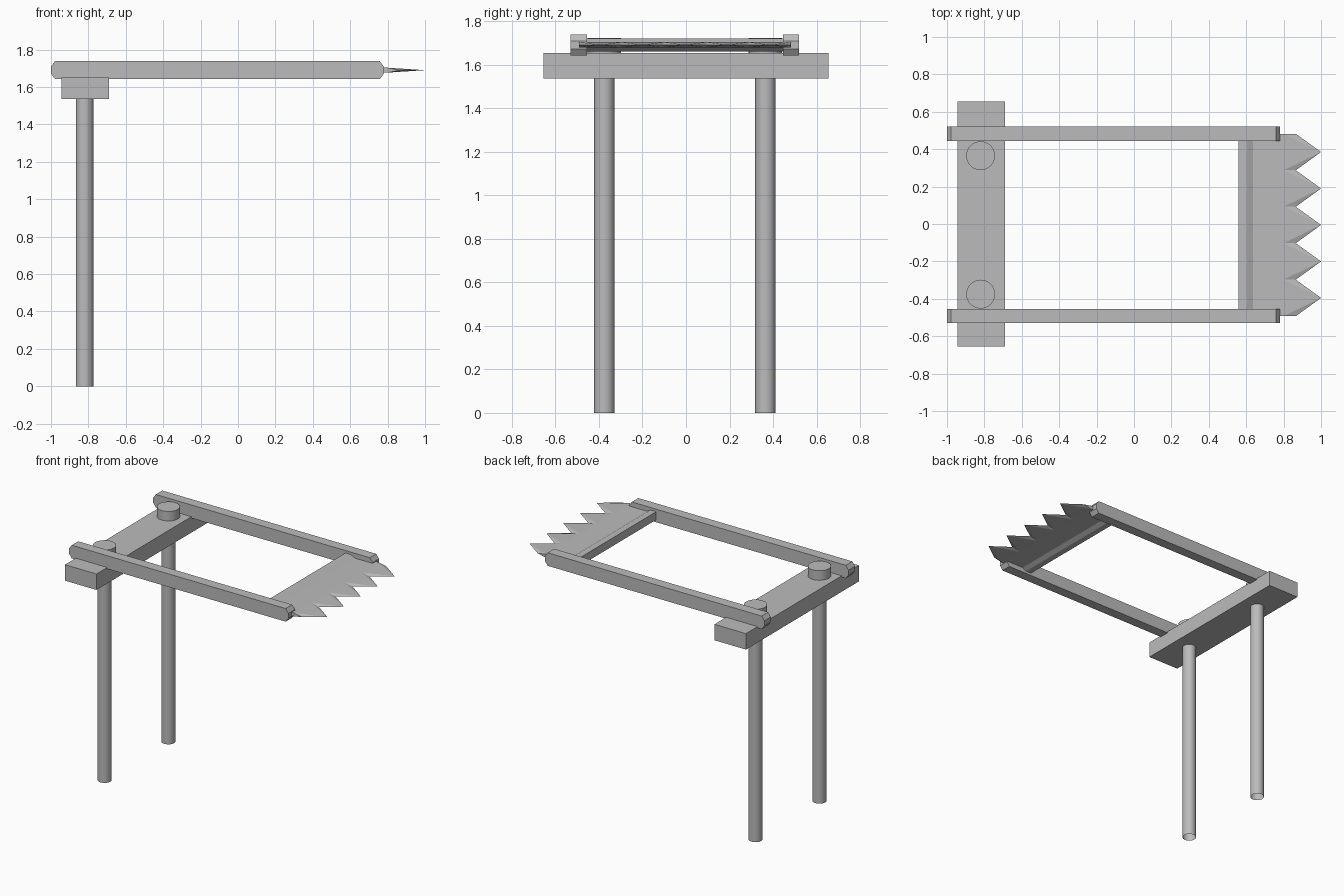
import bpy, bmesh

if "Cube" in bpy.data.objects:
    bpy.data.objects.remove(bpy.data.objects["Cube"], do_unlink=True)

GREY = (0.5, 0.5, 0.5, 1)
grey = bpy.data.materials.new("plain grey")
grey.use_nodes = True
grey.diffuse_color = GREY
grey.node_tree.nodes["Principled BSDF"].inputs["Base Color"].default_value = GREY

MID_Y = -0.005   # centre line of the frame
MID_Z = 1.69     # height of the frame's middle plane


def finish(name, bm):
    bmesh.ops.remove_doubles(bm, verts=bm.verts, dist=1e-5)
    bmesh.ops.recalc_face_normals(bm, faces=bm.faces)
    mesh = bpy.data.meshes.new(name)
    bm.to_mesh(mesh)
    bm.free()
    mesh.materials.append(grey)
    ob = bpy.data.objects.new(name, mesh)
    bpy.context.collection.objects.link(ob)
    return ob


def prism(name, profile, y0, y1):
    """Extrude an (x, z) profile along y."""
    bm = bmesh.new()
    face = bm.faces.new([bm.verts.new((x, y0, z)) for x, z in profile])
    ext = bmesh.ops.extrude_face_region(bm, geom=[face])
    verts = [v for v in ext["geom"] if isinstance(v, bmesh.types.BMVert)]
    bmesh.ops.translate(bm, verts=verts, vec=(0, y1 - y0, 0))
    return finish(name, bm)


def cylinder(name, x, y, z0, z1, radius, bottom_open=False):
    bpy.ops.mesh.primitive_cylinder_add(vertices=32, radius=radius, depth=z1 - z0,
                                        location=(x, y, (z0 + z1) / 2))
    ob = bpy.context.object
    ob.name = name
    ob.data.materials.append(grey)
    if bottom_open:
        bm = bmesh.new()
        bm.from_mesh(ob.data)
        low = [f for f in bm.faces if f.normal.z < -0.9]
        bmesh.ops.delete(bm, geom=low, context='FACES_ONLY')
        bm.to_mesh(ob.data)
        bm.free()
    bpy.ops.object.shade_smooth_by_angle()


# Cross beam
prism("cross_beam", [(-0.945, 1.535), (-0.69, 1.535), (-0.69, 1.652), (-0.945, 1.652)],
      -0.655, 0.655)

# Rails with chamfered ends
x0, x1, z0, z1, cx, cz = -1.0, 0.78, 1.642, 1.738, 0.022, 0.03
rail = [(x0 + cx, z0), (x1 - cx, z0), (x1, z0 + cz), (x1, z1 - cz),
        (x1 - cx, z1), (x0 + cx, z1), (x0, z1 - cz), (x0, z0 + cz)]

for side, s in (("left", 1), ("right", -1)):
    # the frame's two sides: rail, post and post cap
    prism(side + "_rail", rail, MID_Y + s * 0.45, MID_Y + s * 0.525)
    cylinder(side + "_post", -0.82, MID_Y + s * 0.37, 0, 1.54, 0.047, True)
    cylinder(side + "_post_cap", -0.82, MID_Y + s * 0.37, 1.65, 1.722, 0.077)

# Blade holder with a sloped front
prism("blade_holder", [(0.56, MID_Z - 0.03), (0.605, MID_Z - 0.03), (0.637, MID_Z - 0.013),
                       (0.637, MID_Z + 0.013), (0.605, MID_Z + 0.03), (0.56, MID_Z + 0.03)],
      MID_Y - 0.455, MID_Y + 0.455)

# Toothed blade: flat body, teeth tapering to bevelled edges
TEETH, PITCH, THICK = 5, 0.195, 0.013
bm = bmesh.new()


def face(*points):
    bm.faces.new([bm.verts.new(p) for p in points])


for i in range(TEETH):
    ya = MID_Y + (i - TEETH / 2) * PITCH
    yb = ya + PITCH
    tip = (1.0, (ya + yb) / 2, MID_Z)
    edge_a, edge_b = (0.865, ya, MID_Z), (0.865, yb, MID_Z)
    for h in (THICK, -THICK):
        a, b = (0.80, ya, MID_Z + h), (0.80, yb, MID_Z + h)
        face((0.63, ya, MID_Z + h), a, b, (0.63, yb, MID_Z + h))
        face(a, tip, b)
        face(a, edge_a, tip)
        face(b, tip, edge_b)
    face((0.63, ya, MID_Z - THICK), (0.63, yb, MID_Z - THICK),
         (0.63, yb, MID_Z + THICK), (0.63, ya, MID_Z + THICK))
for s in (1, -1):
    y = MID_Y + s * TEETH * PITCH / 2
    face((0.63, y, MID_Z - THICK), (0.80, y, MID_Z - THICK), (0.865, y, MID_Z),
         (0.80, y, MID_Z + THICK), (0.63, y, MID_Z + THICK))
finish("toothed_blade", bm)
